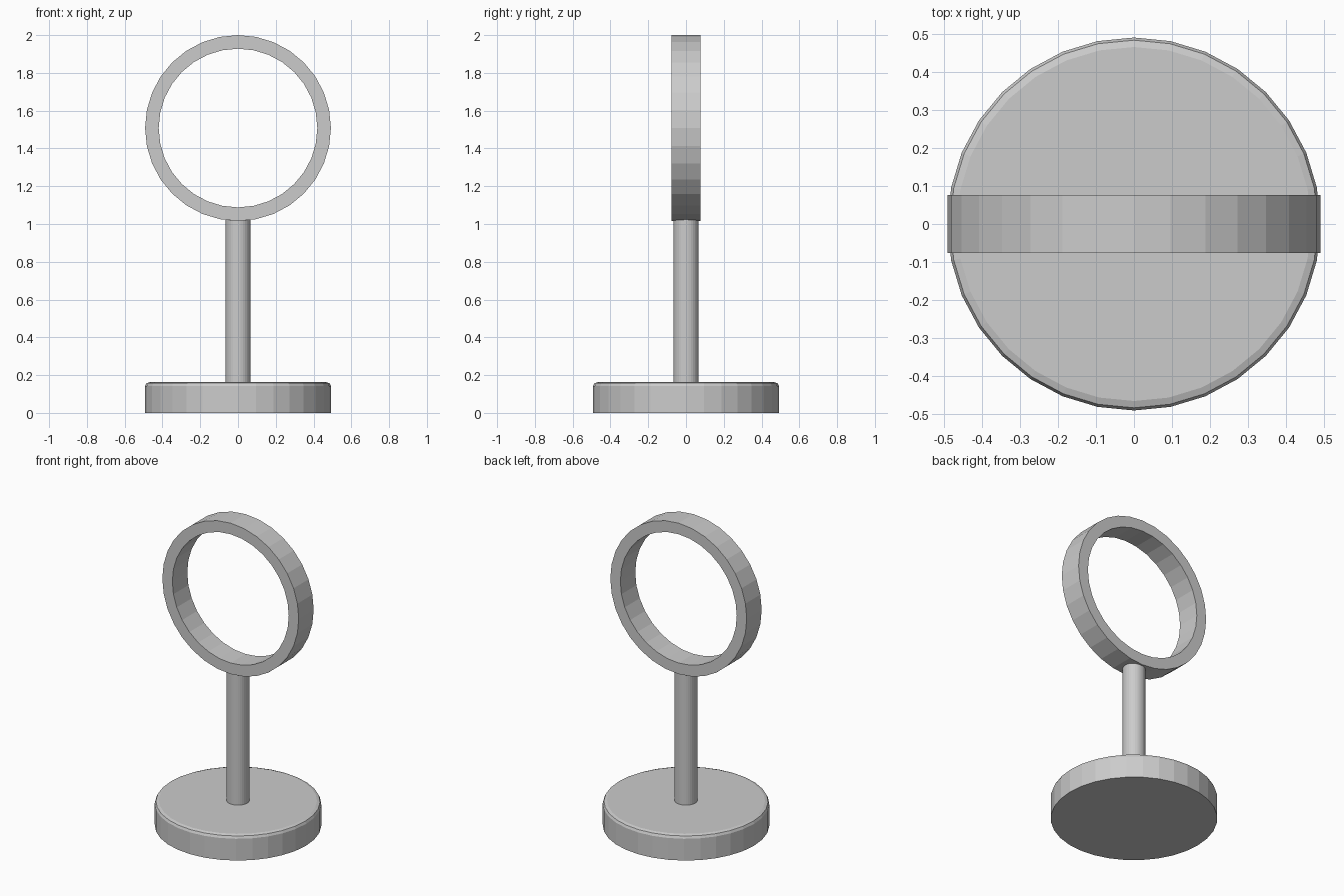
import bpy, bmesh
from math import sin, cos, tau, pi
from mathutils import Matrix

if "Cube" in bpy.data.objects:
    bpy.data.objects.remove(bpy.data.objects["Cube"])

SIDES = 32


def lathe(name, profile, matrix=Matrix(), closed=False):
    """Revolve (radius, height) points round z; cap the ends unless closed."""
    bm = bmesh.new()
    rings = [[bm.verts.new((r * cos(tau * i / SIDES), r * sin(tau * i / SIDES), z))
              for i in range(SIDES)] for r, z in profile]
    pairs = list(zip(rings, rings[1:]))
    if closed:
        pairs.append((rings[-1], rings[0]))
    else:
        bm.faces.new(rings[0][::-1])
        bm.faces.new(rings[-1])
    for a, b in pairs:
        for i in range(SIDES):
            j = (i + 1) % SIDES
            bm.faces.new((a[i], a[j], b[j], b[i]))
    bm.transform(matrix)
    bmesh.ops.recalc_face_normals(bm, faces=bm.faces)
    mesh = bpy.data.meshes.new(name)
    bm.to_mesh(mesh)
    bm.free()
    obj = bpy.data.objects.new(name, mesh)
    bpy.context.collection.objects.link(obj)
    return obj


# Round base with a softened top rim
lathe("base", [(0.492, 0), (0.492, 0.142), (0.485, 0.157), (0.467, 0.163)])

# Upright post, sunk slightly into base and ring
lathe("post", [(0.067, 0.15), (0.067, 1.03)])

# Upright hoop facing the front
lathe("hoop", [(0.492, -0.077), (0.492, 0.077), (0.42, 0.077), (0.42, -0.077)],
      Matrix.Translation((0, 0, 1.508)) @ Matrix.Rotation(pi / 2, 4, 'X'), closed=True)
